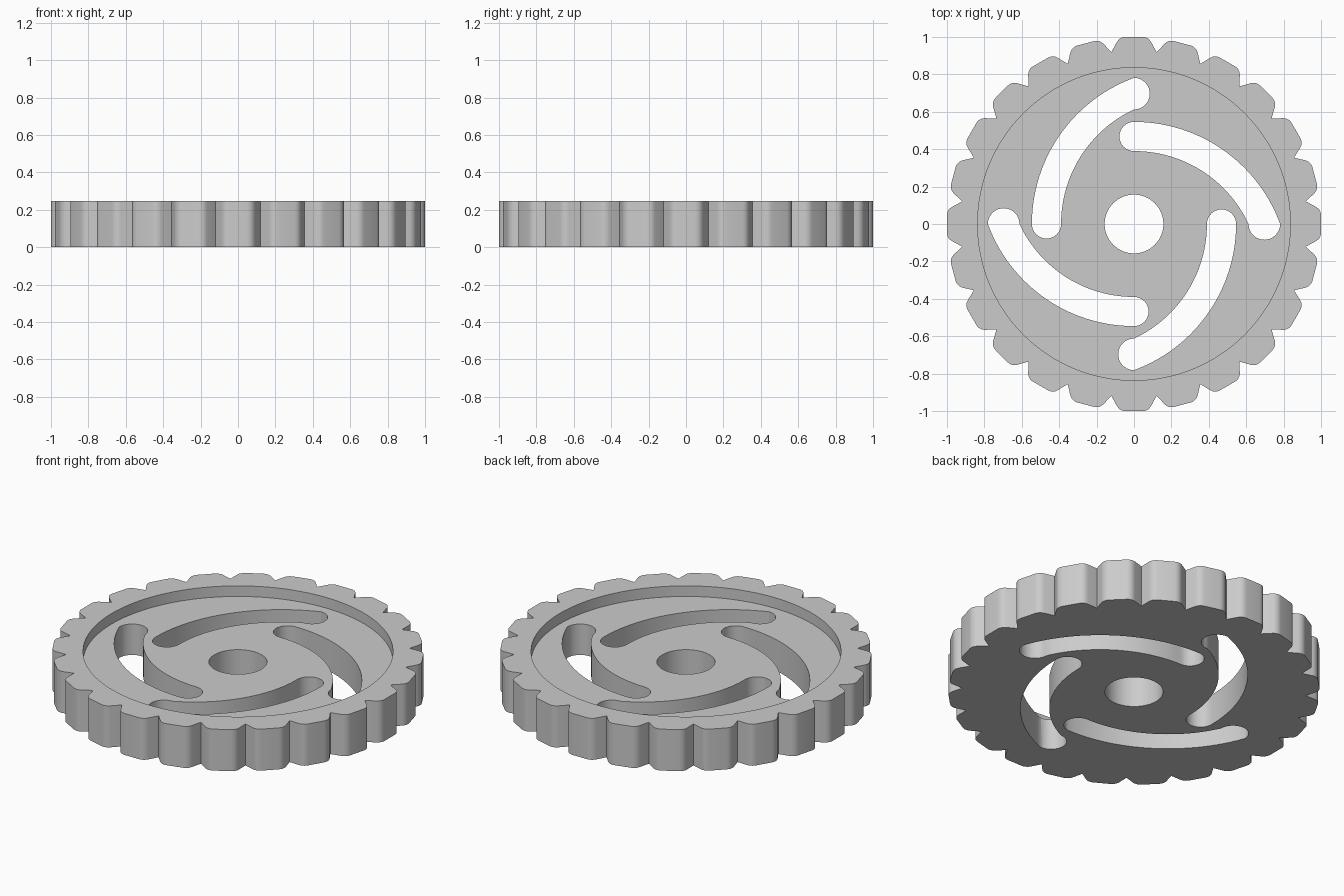
import bpy
import bmesh
from math import sin, cos, pi, radians, sqrt, asin, acos

if "Cube" in bpy.data.objects:
    bpy.data.objects.remove(bpy.data.objects["Cube"], do_unlink=True)

HEIGHT, FLOOR = 0.247, 0.184
TEETH = 24
VALLEY = 0.927

grey = bpy.data.materials.new("plain grey")
grey.use_nodes = True
grey.diffuse_color = (0.6, 0.6, 0.6, 1)
grey.node_tree.nodes["Principled BSDF"].inputs["Base Color"].default_value = (0.6, 0.6, 0.6, 1)


def arc(cx, cy, r, start, end, steps):
    """Points along a circular arc, angles in radians."""
    angles = [start + (end - start) * i / steps for i in range(steps + 1)]
    return [(cx + r * cos(a), cy + r * sin(a)) for a in angles]


def turn(points, a):
    return [(x * cos(a) - y * sin(a), x * sin(a) + y * cos(a)) for x, y in points]


def prism(name, outline, z0, z1):
    """Extrude a closed outline between two heights."""
    bm = bmesh.new()
    face = bm.faces.new([bm.verts.new((x, y, z0)) for x, y in outline])
    top = bmesh.ops.extrude_face_region(bm, geom=[face])["geom"]
    bmesh.ops.translate(bm, vec=(0, 0, z1 - z0),
                        verts=[v for v in top if isinstance(v, bmesh.types.BMVert)])
    bmesh.ops.recalc_face_normals(bm, faces=bm.faces)
    mesh = bpy.data.meshes.new(name)
    bm.to_mesh(mesh)
    bm.free()
    mesh.materials.append(grey)
    obj = bpy.data.objects.new(name, mesh)
    bpy.context.collection.objects.link(obj)
    return obj


# Toothed body: flat tips with rounded corners and sharp V valleys
corner = arc(0.95, 0.047, 0.05, 0, radians(60), 5)
tooth = [(x, -y) for x, y in reversed(corner)] + corner
half = pi / TEETH
tooth.append((VALLEY * cos(half), VALLEY * sin(half)))
outline = []
for i in range(TEETH):
    outline += turn(tooth, 2 * half * i)
gear = prism("gear_wheel", outline, 0, HEIGHT)

# Recess in the top and the axle hole
cutters = [
    prism("recess_cutter", arc(0, 0, 0.836, 0, 2 * pi, 128)[:-1], FLOOR, 0.5),
    prism("axle_cutter", arc(0, 0, 0.157, 0, 2 * pi, 64)[:-1], -0.2, 0.5),
]

# Four curved slots with rounded ends
drop, r_out, r_in = 0.286, 0.832, 0.676
x_out, x_in = sqrt(r_out**2 - drop**2), sqrt(r_in**2 - drop**2)
slot = arc(0, -drop, r_out, pi / 2, asin(drop / r_out), 28)
slot += arc((x_out + x_in) / 2, 0, (x_out - x_in) / 2, 0, -pi, 16)[1:]
slot += arc(0, -drop, r_in, asin(drop / r_in), pi / 2, 28)[1:]
slot += arc(0, (r_out + r_in) / 2 - drop, (r_out - r_in) / 2, -pi / 2, -1.5 * pi, 16)[1:-1]
for i in range(4):
    cutters.append(prism("slot_cutter", turn(slot, i * pi / 2), -0.2, 0.5))

for cutter in cutters:
    mod = gear.modifiers.new("cut", "BOOLEAN")
    mod.operation = "DIFFERENCE"
    mod.solver = "EXACT"
    mod.object = cutter

# Bake the cuts and drop the cutters
bpy.context.view_layer.update()
baked = bpy.data.meshes.new_from_object(
    gear.evaluated_get(bpy.context.evaluated_depsgraph_get()))
gear.modifiers.clear()
gear.data = baked
for cutter in cutters:
    bpy.data.objects.remove(cutter, do_unlink=True)

# Smooth curved walls, keep the rims crisp
bpy.ops.object.select_all(action="DESELECT")
gear.select_set(True)
bpy.context.view_layer.objects.active = gear
bpy.ops.object.shade_smooth_by_angle(angle=radians(30))
